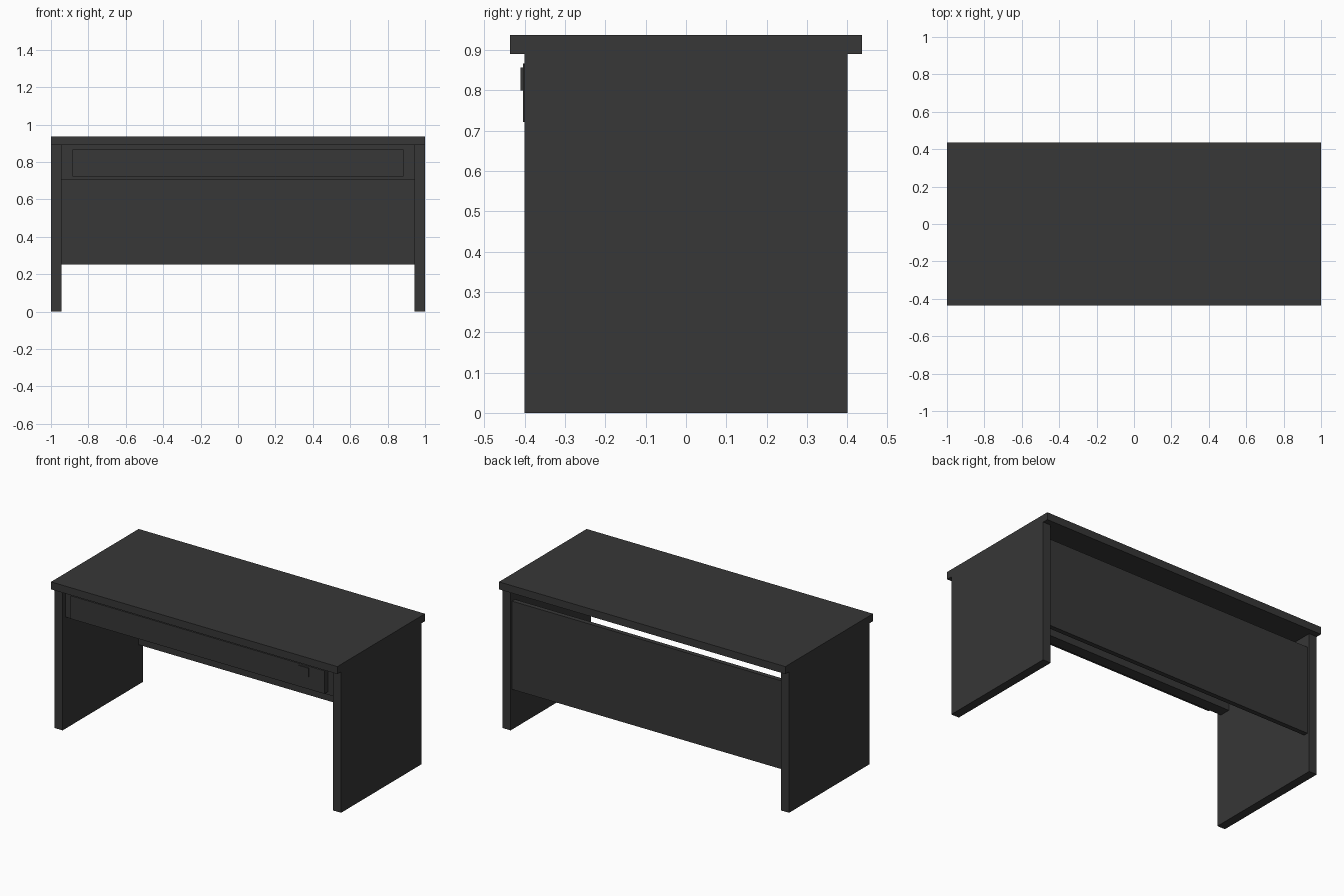
import bpy

if "Cube" in bpy.data.objects:
    bpy.data.objects.remove(bpy.data.objects["Cube"])

mat = bpy.data.materials.new("charcoal")
mat.diffuse_color = (0.038, 0.038, 0.038, 1)
mat.use_nodes = True
mat.node_tree.nodes["Principled BSDF"].inputs["Base Color"].default_value = mat.diffuse_color


def box(name, x, y, z):
    """Box from (min, max) ranges on each axis."""
    bpy.ops.mesh.primitive_cube_add(size=1)
    ob = bpy.context.object
    ob.name = name
    for v in ob.data.vertices:
        v.co = [r[0] if c < 0 else r[1] for c, r in zip(v.co, (x, y, z))]
    ob.data.materials.append(mat)
    return ob


# Worktop and the two slab legs
box("desk_top", (-1, 1), (-0.437, 0.437), (0.89, 0.937))
for side, x in (("left", (-1, -0.945)), ("right", (0.945, 1))):
    box(side + "_leg_panel", x, (-0.4, 0.4), (0, 0.89))

# Front rail, set back, carrying the drawer front
box("front_rail", (-0.945, 0.945), (-0.37, -0.30), (0.704, 0.89))
box("drawer_front", (-0.886, 0.886), (-0.404, -0.37), (0.722, 0.867))

# Small lock plate near the right end of the drawer
box("lock_plate", (0.71, 0.78), (-0.41, -0.404), (0.80, 0.857))

# Back panel with an open gap under the top
box("back_panel", (-0.945, 0.945), (0.355, 0.385), (0.253, 0.81))
